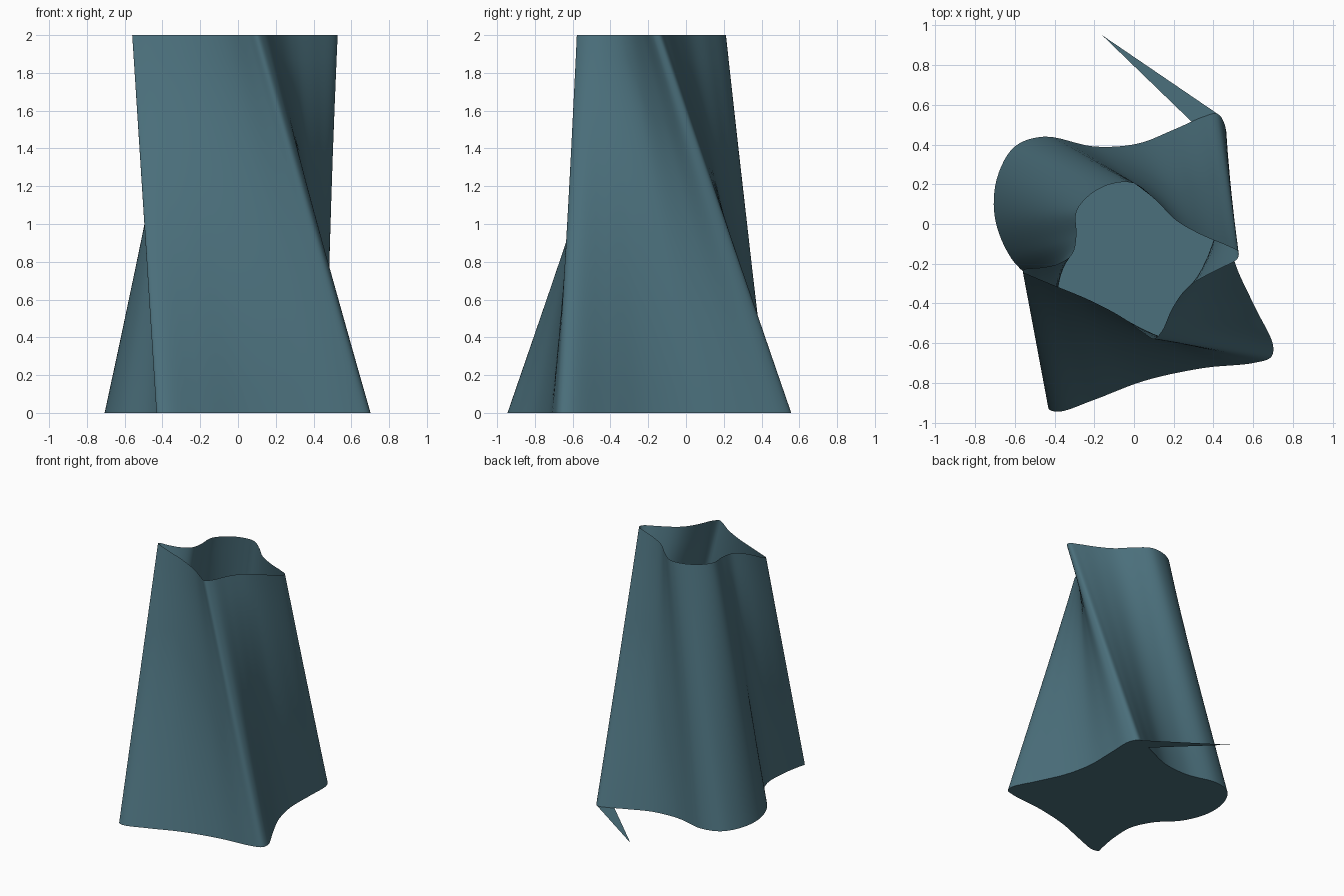
import bpy, bmesh
from mathutils import Vector

if "Cube" in bpy.data.objects:
    bpy.data.objects.remove(bpy.data.objects["Cube"])

# Matching control points: (bottom x, bottom y, top x, top y), counterclockwise
PAIRS = [
    (-.43, -.93, -.56, -.24), (-.38, -.945, -.53, -.255), (-.2, -.885, -.4, -.31),
    (.05, -.79, -.22, -.385), (.35, -.725, -.06, -.47), (.6, -.7, .05, -.55),
    (.69, -.67, .1, -.578), (.7, -.61, .14, -.54), (.61, -.42, .19, -.43),
    (.51, -.2, .25, -.34), (.46, .02, .31, -.29), (.46, .28, .42, -.23),
    (.46, .49, .52, -.175), (.42, .555, .525, -.14), (.35, .54, .47, -.11),
    (.2, .475, .33, -.05), (.02, .405, .21, .02), (-.2, .39, .11, .12),
    (-.45, .44, 0, .205), (-.6, .39, -.12, .2), (-.69, .23, -.23, .14),
    (-.7, .03, -.29, .06), (-.62, -.17, -.29, -.06), (-.47, -.33, -.31, -.15),
    (-.39, -.5, -.38, -.2), (-.39, -.7, -.47, -.22), (-.42, -.88, -.55, -.228)]
STEPS, ROWS, HEIGHT = 6, 16, 2.0


def smooth_loop(pts):
    """Closed centripetal Catmull-Rom curve through the points."""
    out, n = [], len(pts)
    for i in range(n):
        p = [pts[(i + k - 1) % n] for k in range(4)]
        t = [0.0]
        for a, b in zip(p, p[1:]):
            t.append(t[-1] + (b - a).length ** 0.5)
        for s in range(STEPS):
            u = t[1] + (t[2] - t[1]) * s / STEPS
            q = list(p)
            for level in (1, 2):
                q = [q[j].lerp(q[j + 1], (u - t[j]) / (t[j + level] - t[j]))
                     for j in range(len(q) - 1)]
            # last blend uses the middle knot interval
            out.append(q[0].lerp(q[1], (u - t[1]) / (t[2] - t[1])))
    return out


def make_object(name, bm, mat):
    mesh = bpy.data.meshes.new(name)
    bm.to_mesh(mesh)
    bm.free()
    mesh.materials.append(mat)
    ob = bpy.data.objects.new(name, mesh)
    bpy.context.collection.objects.link(ob)
    return ob


teal = bpy.data.materials.new("teal")
teal.diffuse_color = (0.07, 0.16, 0.20, 1)
teal.use_nodes = True
teal.node_tree.nodes["Principled BSDF"].inputs["Base Color"].default_value = teal.diffuse_color

bottom = smooth_loop([Vector((a, b, 0)) for a, b, c, d in PAIRS])
top = smooth_loop([Vector((c, d, HEIGHT)) for a, b, c, d in PAIRS])

# Twisted wall: straight loft between the two outlines, open at the top
bm = bmesh.new()
rings = [[bm.verts.new(a.lerp(b, r / ROWS)) for a, b in zip(bottom, top)]
         for r in range(ROWS + 1)]
n = len(bottom)
for lo, hi in zip(rings, rings[1:]):
    for i in range(n):
        j = (i + 1) % n
        bm.faces.new((lo[i], lo[j], hi[j], hi[i]))
wall = make_object("twisted_wall", bm, teal)
bpy.context.view_layer.objects.active = wall
wall.select_set(True)
bpy.ops.object.shade_smooth_by_angle(angle=0.7)

# Flat floor closing the bottom outline
bm = bmesh.new()
bm.faces.new([bm.verts.new(p) for p in reversed(bottom)])
bmesh.ops.triangulate(bm, faces=bm.faces[:])
make_object("floor", bm, teal)

# Thin flat spike sticking out of the floor at the back corner
bm = bmesh.new()
bm.faces.new([bm.verts.new(p) for p in ((.29, .515, 0), (-.16, .95, 0), (.42, .555, 0))])
make_object("floor_spike", bm, teal)
